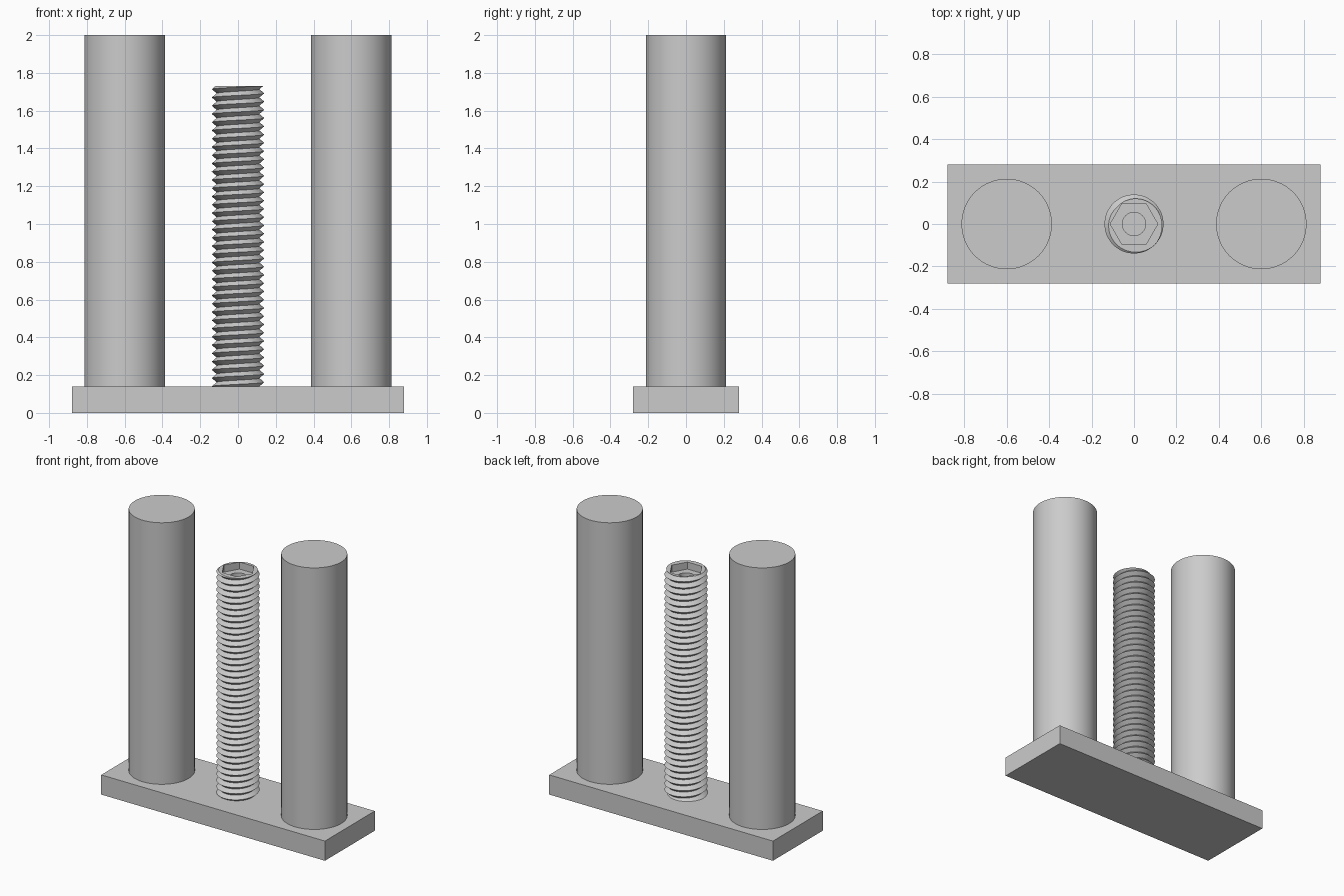
import bpy, bmesh, math
from mathutils import Vector

if "Cube" in bpy.data.objects:
    bpy.data.objects.remove(bpy.data.objects["Cube"], do_unlink=True)

grey = bpy.data.materials.new("plain grey")
grey.use_nodes = True
colour = (0.6, 0.6, 0.6, 1)
grey.diffuse_color = colour
grey.node_tree.nodes["Principled BSDF"].inputs["Base Color"].default_value = colour

BASE_TOP = 0.14
SCREW_TOP = 1.73


def finish(obj, name):
    obj.name = name
    obj.data.materials.append(grey)
    bpy.ops.object.select_all(action='DESELECT')
    obj.select_set(True)
    bpy.context.view_layer.objects.active = obj
    bpy.ops.object.shade_smooth_by_angle(angle=math.radians(30))


# Base plate
bpy.ops.mesh.primitive_cube_add(size=1, location=(0, 0, BASE_TOP / 2))
base = bpy.context.object
base.scale = (1.76, 0.56, BASE_TOP)
bpy.ops.object.transform_apply(location=False, rotation=False, scale=True)
finish(base, "base_plate")

# Two round columns
for side, name in ((-1, "right_column"), (1, "left_column")):
    bpy.ops.mesh.primitive_cylinder_add(
        vertices=64, radius=0.213, depth=2 - BASE_TOP,
        location=(side * 0.6, 0, 1 + BASE_TOP / 2))
    finish(bpy.context.object, name)


# Threaded screw helpers
def polar(radius, angle, z):
    return Vector((radius * math.cos(angle), radius * math.sin(angle), z))


def ring(bm, radius, count, z):
    verts = [bm.verts.new(polar(radius, math.tau * i / count, z)) for i in range(count)]
    edges = [bm.edges.new((verts[i], verts[(i + 1) % count])) for i in range(count)]
    return verts, edges


def wall(bm, upper, lower):
    n = len(upper)
    for i in range(n):
        j = (i + 1) % n
        bm.faces.new((upper[i], upper[j], lower[j], lower[i]))


def fill(bm, edges):
    bmesh.ops.triangle_fill(bm, edges=edges, use_beauty=True, normal=(0, 0, 1))


def cut(bm, z, up):
    """Slice the thread flat at a height and return the open rim."""
    result = bmesh.ops.bisect_plane(
        bm, geom=bm.verts[:] + bm.edges[:] + bm.faces[:], dist=1e-6,
        plane_co=(0, 0, z), plane_no=(0, 0, 1), clear_outer=up, clear_inner=not up)
    return [e for e in result["geom_cut"] if isinstance(e, bmesh.types.BMEdge)]


# Helical V thread: one root line and one crest line, joined by two flanks
PITCH, SEG, TURNS = 0.0437, 48, 41
ROOT, CREST = 0.113, 0.139
start = SCREW_TOP - PITCH * 38.375
bm = bmesh.new()
roots, crests = [], []
for i in range(SEG * TURNS):
    angle = math.tau * i / SEG
    z = start + PITCH * i / SEG
    roots.append(bm.verts.new(polar(ROOT, angle, z)))
    crests.append(bm.verts.new(polar(CREST, angle, z + PITCH / 2)))
for i in range(SEG * (TURNS - 1) - 1):
    bm.faces.new((roots[i], roots[i + 1], crests[i + 1], crests[i]))
    bm.faces.new((crests[i], crests[i + 1], roots[i + SEG + 1], roots[i + SEG]))
top_rim = cut(bm, SCREW_TOP, True)
bottom_rim = cut(bm, BASE_TOP - 0.04, False)
loose = [v for v in bm.verts if not v.link_faces]
bmesh.ops.delete(bm, geom=loose, context='VERTS')
fill(bm, bottom_rim)

# Hexagonal socket with a round hole in its floor
FLOOR = SCREW_TOP - 0.05
hex_top, hex_top_edges = ring(bm, 0.112, 6, SCREW_TOP)
hex_low, hex_low_edges = ring(bm, 0.112, 6, FLOOR)
hole_top, hole_top_edges = ring(bm, 0.055, 32, FLOOR)
hole_low, hole_low_edges = ring(bm, 0.055, 32, FLOOR - 0.08)
fill(bm, top_rim + hex_top_edges)
wall(bm, hex_top, hex_low)
fill(bm, hex_low_edges + hole_top_edges)
wall(bm, hole_top, hole_low)
bm.faces.new(hole_low)
bmesh.ops.recalc_face_normals(bm, faces=bm.faces[:])

mesh = bpy.data.meshes.new("threaded_screw")
bm.to_mesh(mesh)
bm.free()
screw = bpy.data.objects.new("threaded_screw", mesh)
bpy.context.collection.objects.link(screw)
finish(screw, "threaded_screw")
